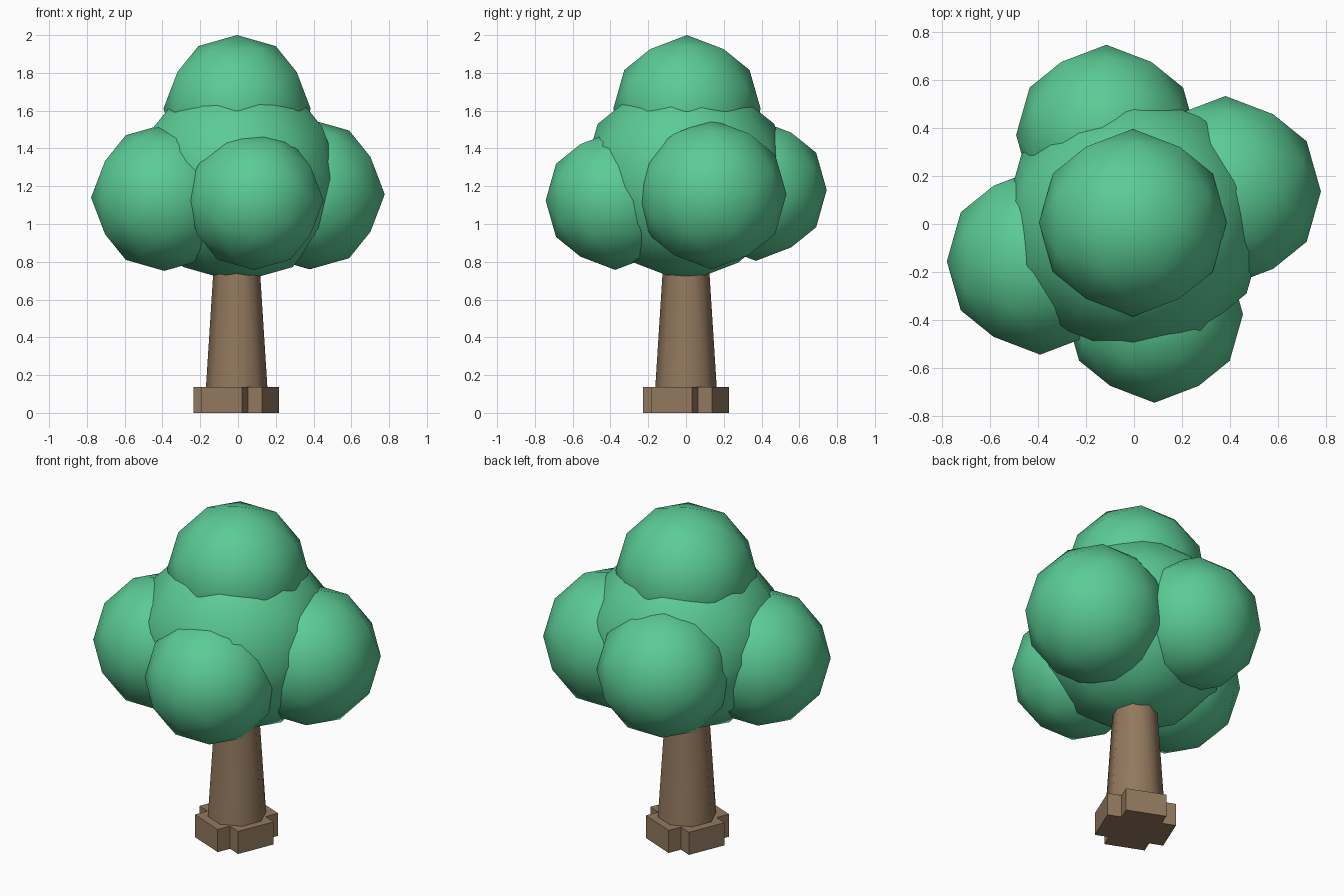
import bpy, bmesh
from math import atan, radians, sqrt
from mathutils import Matrix

cube = bpy.data.objects.get("Cube")
if cube:
    bpy.data.objects.remove(cube, do_unlink=True)


def material(name, color):
    m = bpy.data.materials.new(name)
    m.use_nodes = True
    m.diffuse_color = color
    m.node_tree.nodes["Principled BSDF"].inputs["Base Color"].default_value = color
    return m


leaf_green = material("leaf_green", (0.105, 0.60, 0.30, 1))
bark_brown = material("bark_brown", (0.29, 0.19, 0.113, 1))


def add_object(name, bm, mat, smooth):
    for f in bm.faces:
        f.smooth = smooth(f)
    mesh = bpy.data.meshes.new(name)
    bm.to_mesh(mesh)
    bm.free()
    mesh.materials.append(mat)
    ob = bpy.data.objects.new(name, mesh)
    bpy.context.collection.objects.link(ob)
    return ob


# Leaf clumps: low-poly icospheres, turned so an edge midpoint faces up
EDGE_UP = Matrix.Rotation(-atan(2 / (1 + sqrt(5))), 4, 'Y')
clumps = {
    "core_leaves": (0, 0, 1.24, 0.55),
    "top_leaves": (-0.005, 0.005, 1.61, 0.39),
    "right_leaves": (-0.39, -0.155, 1.14, 0.388),
    "left_leaves": (0.38, 0.135, 1.157, 0.397),
    "front_leaves": (0.085, -0.375, 1.125, 0.368),
    "back_leaves": (-0.115, 0.37, 1.18, 0.375),
}
for name, (x, y, z, radius) in clumps.items():
    bm = bmesh.new()
    bmesh.ops.create_icosphere(bm, subdivisions=2, radius=radius, matrix=EDGE_UP)
    ob = add_object(name, bm, leaf_green, lambda f: True)
    ob.location = (x, y, z)

# Trunk: tapered eight-sided column running up into the leaves
bm = bmesh.new()
bmesh.ops.create_cone(bm, cap_ends=True, segments=8, radius1=0.17, radius2=0.1, depth=1.1)
# split the caps off so the rims stay crisp
caps = [f for f in bm.faces if len(f.verts) == 8]
bmesh.ops.split_edges(bm, edges=[e for f in caps for e in f.edges])
trunk = add_object("trunk", bm, bark_brown, lambda f: len(f.verts) == 4)
trunk.location = (-0.007, 0, 0.57)

# Base: extruded cross outline, turned on its axis
ARM, HALF, HEIGHT = 0.197, 0.116, 0.137
bm = bmesh.new()
outline = []
for turn in range(4):
    spin = Matrix.Rotation(radians(90 * turn - 22.5), 3, 'Z')
    for x, y in ((ARM, -HALF), (ARM, HALF), (HALF, HALF)):
        v = bm.verts.new((x, y, 0))
        v.co = spin @ v.co
        outline.append(v)
bottom = bm.faces.new(outline)
top = bmesh.ops.extrude_face_region(bm, geom=[bottom], use_keep_orig=True)["geom"]
bmesh.ops.translate(bm, verts=[g for g in top if isinstance(g, bmesh.types.BMVert)],
                    vec=(0, 0, HEIGHT))
bmesh.ops.recalc_face_normals(bm, faces=bm.faces)
base = add_object("root_base", bm, bark_brown, lambda f: False)
base.location = (-0.01, 0, 0)
